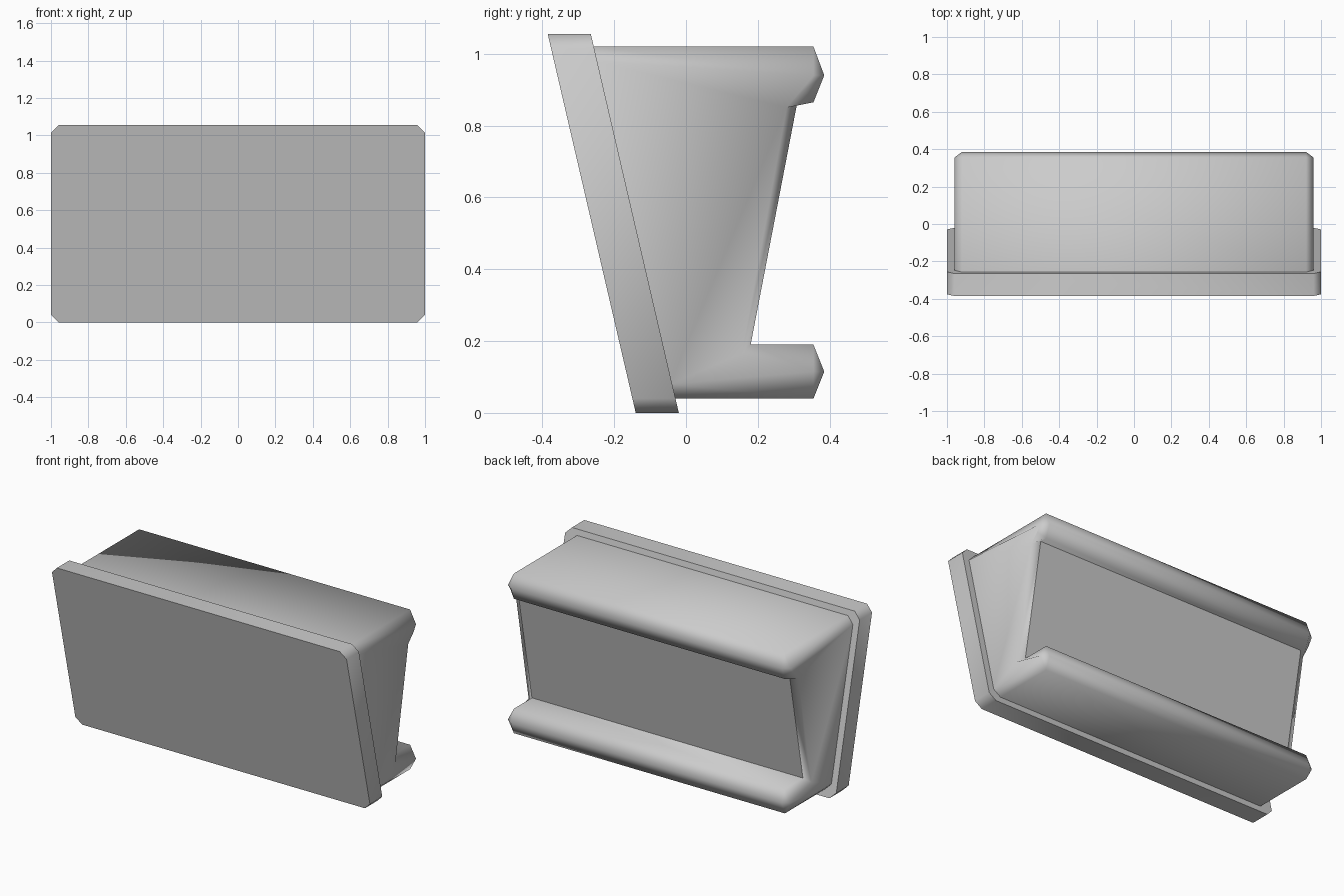
import bpy, bmesh, math

cube = bpy.data.objects.get("Cube")
if cube:
    bpy.data.objects.remove(cube, do_unlink=True)

grey = bpy.data.materials.new("plain_grey")
grey.use_nodes = True
COLOUR = (0.6, 0.6, 0.6, 1)
grey.diffuse_color = COLOUR
grey.node_tree.nodes["Principled BSDF"].inputs["Base Color"].default_value = COLOUR


def finish(name, bm, angle):
    """Turn a bmesh into a shaded object."""
    bmesh.ops.remove_doubles(bm, verts=bm.verts, dist=0.0005)
    bmesh.ops.recalc_face_normals(bm, faces=bm.faces)
    mesh = bpy.data.meshes.new(name)
    bm.to_mesh(mesh)
    bm.free()
    mesh.materials.append(grey)
    obj = bpy.data.objects.new(name, mesh)
    bpy.context.collection.objects.link(obj)
    bpy.ops.object.select_all(action='DESELECT')
    obj.select_set(True)
    bpy.context.view_layer.objects.active = obj
    bpy.ops.object.shade_smooth_by_angle(angle=math.radians(angle))
    return obj


def bridge(bm, a, b):
    """Join two closed rings of vertices, skipping collapsed corners."""
    n = len(a)
    for i in range(n):
        j = (i + 1) % n
        ring = list(dict.fromkeys((a[i], a[j], b[j], b[i])))
        if len(ring) > 2:
            bm.faces.new(ring)


# Leaning front panel with clipped corners
H, LEAN, CUT = 1.055, 0.2322, 0.04
outline = [(1, CUT), (1, H - CUT), (1 - CUT, H), (CUT - 1, H),
           (-1, H - CUT), (-1, CUT), (CUT - 1, 0), (1 - CUT, 0)]
bm = bmesh.new()
front, back = ([bm.verts.new((x, y - LEAN * z, z)) for x, z in outline]
               for y in (-0.14, -0.02))
bm.faces.new(front)
bm.faces.new(back)
bridge(bm, front, back)
finish("front_panel", bm, 50)

# Rear body: tapered core with an upper and a lower rail
rim = [(-0.26, 1.02), (0.355, 1.02), (0.385, 0.94), (0.355, 0.865), (0.31, 0.865),
       (0.18, 0.19), (0.355, 0.19), (0.385, 0.115), (0.355, 0.04), (-0.035, 0.04)]
upper_tip, lower_tip = (0.355, 0.94), (0.355, 0.115)
side = [(-0.255, 0.98), upper_tip, upper_tip, (0.33, 0.90), (0.28, 0.85),
        (0.155, 0.165), lower_tip, lower_tip, lower_tip, (-0.045, 0.08)]
bm = bmesh.new()
rims = []
for s in (1, -1):
    edge = [bm.verts.new((s * 0.92, y, z)) for y, z in rim]
    made = {p: bm.verts.new((s * 0.96, *p)) for p in dict.fromkeys(side)}
    bridge(bm, edge, [made[p] for p in side])
    bm.faces.new(list(made.values()))
    rims.append(edge)
bridge(bm, *rims)
body = finish("rear_body", bm, 75)

# Crisp border around the recessed back wall
mesh = body.data
wall = max((p for p in mesh.polygons if p.normal.y > 0.9), key=lambda p: p.area)
border = set(wall.edge_keys)
for e in mesh.edges:
    if e.key in border:
        e.use_edge_sharp = True
